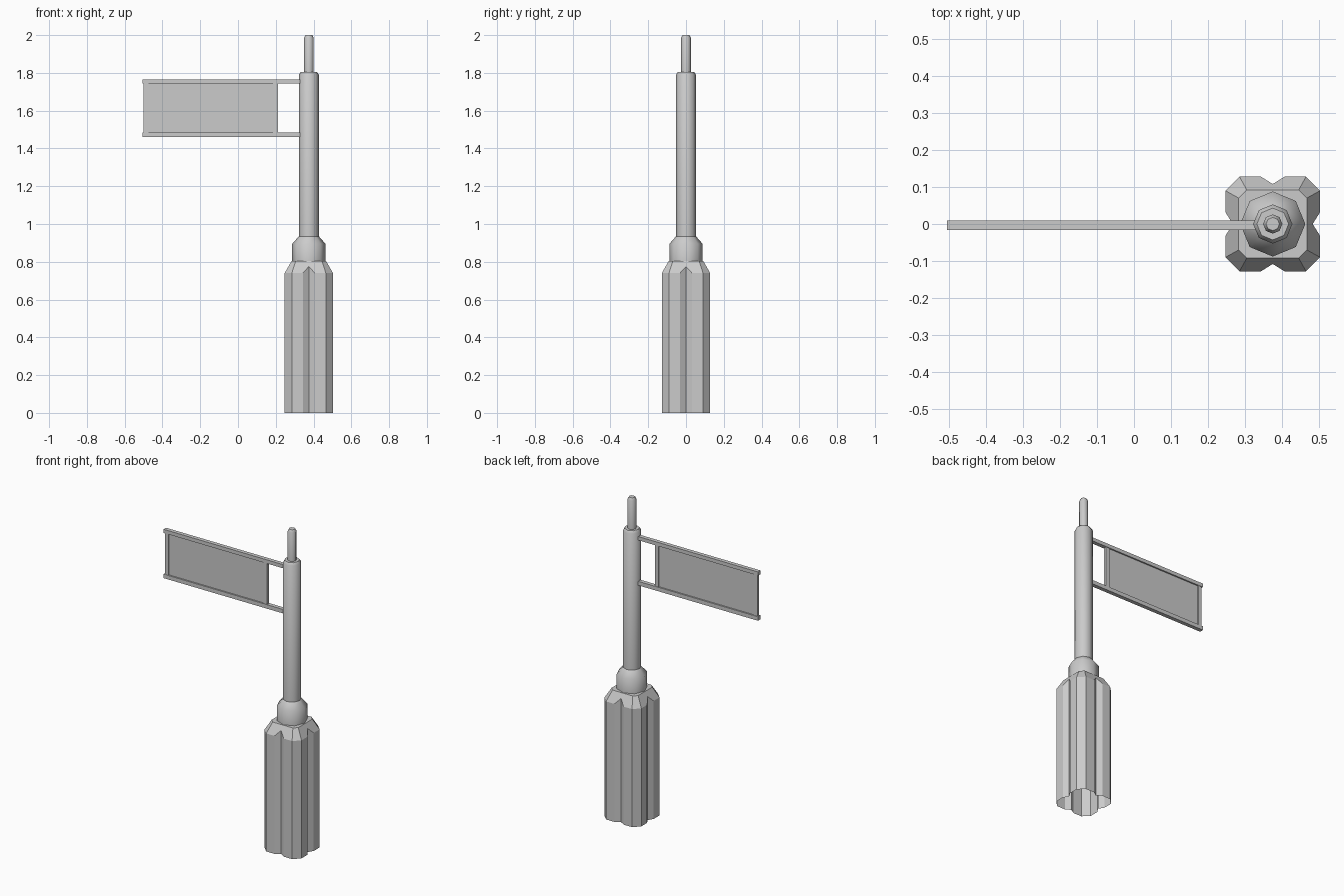
import bpy, bmesh, math

if "Cube" in bpy.data.objects:
    bpy.data.objects.remove(bpy.data.objects["Cube"])

CX = 0.375  # pole axis


def finish(name, bm, smooth=False):
    bmesh.ops.recalc_face_normals(bm, faces=bm.faces)
    me = bpy.data.meshes.new(name)
    bm.to_mesh(me)
    bm.free()
    ob = bpy.data.objects.new(name, me)
    bpy.context.collection.objects.link(ob)
    if smooth:
        bpy.context.view_layer.objects.active = ob
        ob.select_set(True)
        bpy.ops.object.shade_smooth_by_angle(angle=math.radians(50))
        ob.select_set(False)
    return ob


def bridge(bm, low, high):
    n = len(low)
    for i in range(n):
        bm.faces.new((low[i], low[(i + 1) % n], high[(i + 1) % n], high[i]))


def lathe(name, profile, sides=8, cap=True):
    bm = bmesh.new()
    rings = []
    for r, z in profile:
        rings.append([bm.verts.new((CX + r * math.cos(math.tau * i / sides),
                                    r * math.sin(math.tau * i / sides), z))
                      for i in range(sides)])
    for a, b in zip(rings, rings[1:]):
        bridge(bm, a, b)
    if cap:
        bm.faces.new(rings[-1])
    return finish(name, bm, True)


def box(name, x, y, z):
    bm = bmesh.new()
    bmesh.ops.create_cube(bm, size=1)
    for v in bm.verts:
        v.co = [(lo + hi) / 2 + c * (hi - lo) for c, (lo, hi) in zip(v.co, (x, y, z))]
    return finish(name, bm)


# Four-lobed base: one quarter outline (outer point, shoulder height, inner point), turned four times
quarter = [((0.108, 0.0), 0.775, (0.092, 0.0)),
           ((0.128, 0.032), 0.74, (0.092, 0.022)),
           ((0.128, 0.09), 0.74, (0.092, 0.070)),
           ((0.09, 0.128), 0.74, (0.070, 0.092)),
           ((0.032, 0.128), 0.74, (0.022, 0.092))]
bm = bmesh.new()
bottom, shoulder, top = [], [], []
for k in range(4):
    c, s = round(math.cos(k * math.pi / 2)), round(math.sin(k * math.pi / 2))
    for (ox, oy), h, (ix, iy) in quarter:
        ox, oy, ix, iy = ox * c - oy * s, ox * s + oy * c, ix * c - iy * s, ix * s + iy * c
        bottom.append(bm.verts.new((CX + ox, oy, 0)))
        shoulder.append(bm.verts.new((CX + ox, oy, h)))
        top.append(bm.verts.new((CX + ix, iy, 0.803)))
bridge(bm, bottom, shoulder)
bridge(bm, shoulder, top)
bm.faces.new(top)
finish("base", bm)

# Collar, pole and tip
lathe("collar", [(0.088, 0.80), (0.088, 0.895), (0.053, 0.935)])
lathe("pole", [(0.053, 0.92), (0.053, 1.79), (0.043, 1.805)])
lathe("tip", [(0.026, 1.80), (0.026, 1.985), (0.018, 2.0)])

# Sign: two rails reaching the pole, two posts, recessed panel
for label, z in (("upper", (1.743, 1.766)), ("lower", (1.46, 1.485))):
    box(label + "_rail", (-0.506, 0.33), (-0.016, 0.009), z)
for label, x in (("outer", (-0.499, -0.474)), ("inner", (0.186, 0.212))):
    box(label + "_post", x, (-0.013, 0.006), (1.485, 1.743))
box("sign_panel", (-0.474, 0.186), (-0.007, 0.0), (1.485, 1.743))
